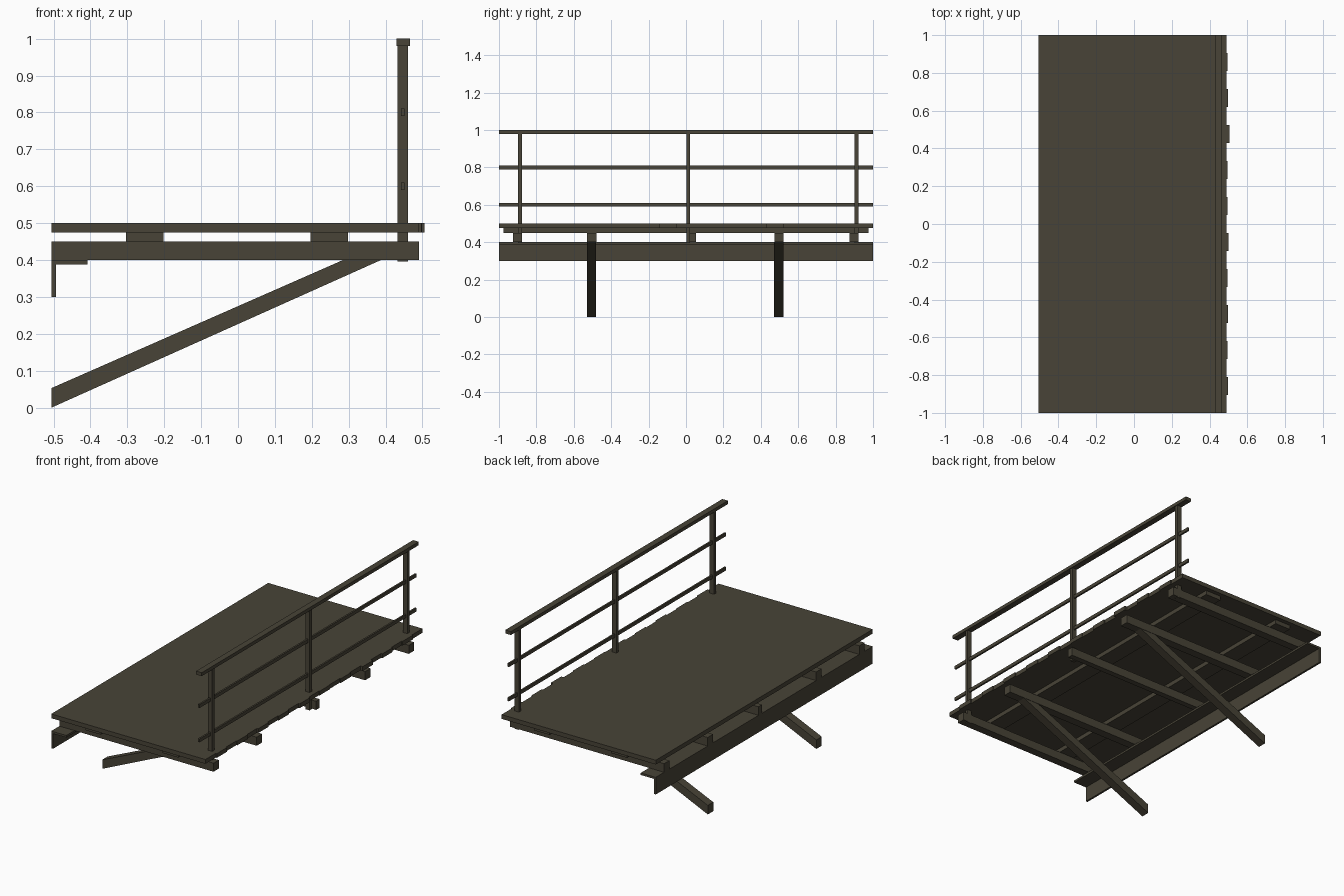
import bpy, bmesh

if "Cube" in bpy.data.objects:
    bpy.data.objects.remove(bpy.data.objects["Cube"])

mat = bpy.data.materials.new("dark weathered brown")
mat.diffuse_color = (0.065, 0.057, 0.038, 1)
mat.use_nodes = True
mat.node_tree.nodes["Principled BSDF"].inputs["Base Color"].default_value = mat.diffuse_color


def prism(name, profile, y0, y1):
    """Extrude an x-z profile along y."""
    bm = bmesh.new()
    face = bm.faces.new([bm.verts.new((x, y0, z)) for x, z in profile])
    ext = bmesh.ops.extrude_face_region(bm, geom=[face])
    moved = [v for v in ext["geom"] if isinstance(v, bmesh.types.BMVert)]
    bmesh.ops.translate(bm, verts=moved, vec=(0, y1 - y0, 0))
    bmesh.ops.recalc_face_normals(bm, faces=bm.faces[:])
    me = bpy.data.meshes.new(name)
    bm.to_mesh(me)
    bm.free()
    me.materials.append(mat)
    ob = bpy.data.objects.new(name, me)
    bpy.context.collection.objects.link(ob)
    return ob


def box(name, x0, x1, y0, y1, z0, z1):
    return prism(name, [(x0, z0), (x1, z0), (x1, z1), (x0, z1)], y0, y1)


# Deck planks: alternate ones stick out slightly on the railing side
n = 21
w = 2 / n
overhang = [0.497, 0.495, 0.498, 0.496, 0.499, 0.494, 0.496, 0.505, 0.498, 0.496]
for i in range(n):
    end = overhang[i // 2] if i % 2 else 0.49
    box("deck_plank", -0.505, end, -1 + i * w, -1 + (i + 1) * w, 0.475, 0.5)

# Long bearers under the planks
for x0, x1 in ((-0.303, -0.202), (0.197, 0.298)):
    box("long_bearer", x0, x1, -0.975, 0.975, 0.45, 0.475)

# Cross beams
for y0, y1 in ((-0.925, -0.877), (-0.528, -0.478), (0.02, 0.053),
               (0.472, 0.522), (0.875, 0.923)):
    box("cross_beam", -0.505, 0.49, y0, y1, 0.4, 0.45)

# Angle iron on the wall side
prism("wall_angle", [(-0.505, 0.3), (-0.493, 0.3), (-0.493, 0.388),
                     (-0.408, 0.388), (-0.408, 0.4), (-0.505, 0.4)], -1, 1)

# Diagonal braces
for y0 in (-0.53, 0.47):
    prism("diagonal_brace", [(-0.505, 0.002), (0.388, 0.4), (0.285, 0.4),
                             (-0.505, 0.053)], y0, y0 + 0.05)

# Railing posts
for y in (-0.887, 0.012, 0.912):
    box("railing_post", 0.433, 0.461, y - 0.01, y + 0.01, 0.396, 0.98)

# Handrail and middle rails
box("handrail", 0.43, 0.466, -1, 1, 0.98, 1.0)
for z in (0.6, 0.8):
    box("middle_rail", 0.442, 0.452, -1, 1, z - 0.01, z + 0.01)

# Stand the brace feet exactly on the ground
for ob in bpy.context.collection.objects:
    if ob.name.startswith("diagonal_brace"):
        for v in ob.data.vertices:
            if v.co.z < 0.01:
                v.co.z = 0.0
